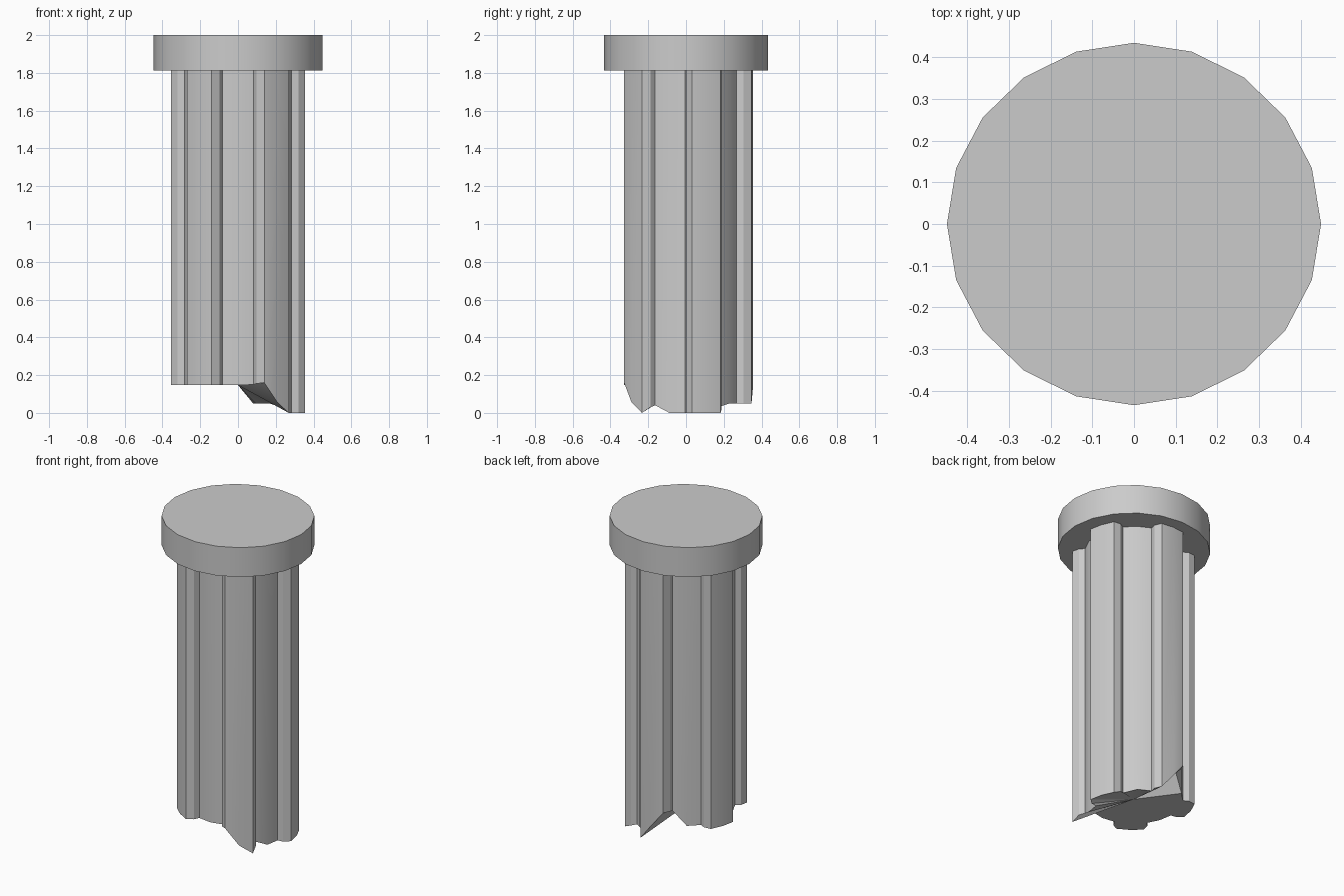
import bpy, bmesh
from math import sin, cos, radians

if "Cube" in bpy.data.objects:
    bpy.data.objects.remove(bpy.data.objects["Cube"])

R_OUT, R_CHAMFER, R_IN = 0.356, 0.32, 0.284   # ridge top, ridge chamfer, groove floor
NECK = 1.812                                  # height where the shaft meets the head


def finish(bm, name):
    bmesh.ops.recalc_face_normals(bm, faces=bm.faces[:])
    me = bpy.data.meshes.new(name)
    bm.to_mesh(me)
    bm.free()
    ob = bpy.data.objects.new(name, me)
    bpy.context.collection.objects.link(ob)
    bpy.ops.object.select_all(action='DESELECT')
    ob.select_set(True)
    bpy.context.view_layer.objects.active = ob
    bpy.ops.object.shade_smooth_by_angle(angle=radians(25))
    return ob


# Five-ridged shaft: one chamfered ridge and one groove repeated every 72 degrees
section = [(-19, R_IN), (-18, R_CHAMFER), (-13, R_OUT), (0, R_OUT),
           (13, R_OUT), (18, R_CHAMFER), (19, R_IN), (36, R_IN)]

# Stepped lower end: rim heights for each ridge, by ridge centre angle
flat = [0.147] * 8
rim_heights = {
    18: [0, 0, 0, 0, 0, 0.02, 0.03, 0.05],
    90: [0.05, 0.05, 0.05, 0.15, 0.25, 0.25, 0.24, 0.147],
    162: flat,
    234: flat,
    306: [0.15, 0.155, 0.16, 0.055, 0, 0.03, 0.04, 0],
}

bm = bmesh.new()
low, high = [], []
for centre, heights in rim_heights.items():
    for (offset, r), z in zip(section, heights):
        a = radians(centre + offset)
        x, y = r * cos(a), r * sin(a)
        low.append(bm.verts.new((x, y, z)))
        high.append(bm.verts.new((x, y, NECK)))
tip = bm.verts.new((0, 0, 0.147))
n = len(low)
for i in range(n):
    j = (i + 1) % n
    bm.faces.new((low[i], low[j], high[j], high[i]))
    bm.faces.new((tip, low[j], low[i]))
bm.faces.new(high)
finish(bm, "ridged_shaft")

# Flat round head, 20 sides
bm = bmesh.new()
rings = []
for z in (NECK, 2.0):
    rings.append([bm.verts.new((0.448 * cos(radians(18 * i)),
                                0.434 * sin(radians(18 * i)), z)) for i in range(20)])
for i in range(20):
    j = (i + 1) % 20
    bm.faces.new((rings[0][i], rings[0][j], rings[1][j], rings[1][i]))
for ring in rings:
    bm.faces.new(ring)
finish(bm, "round_head")
